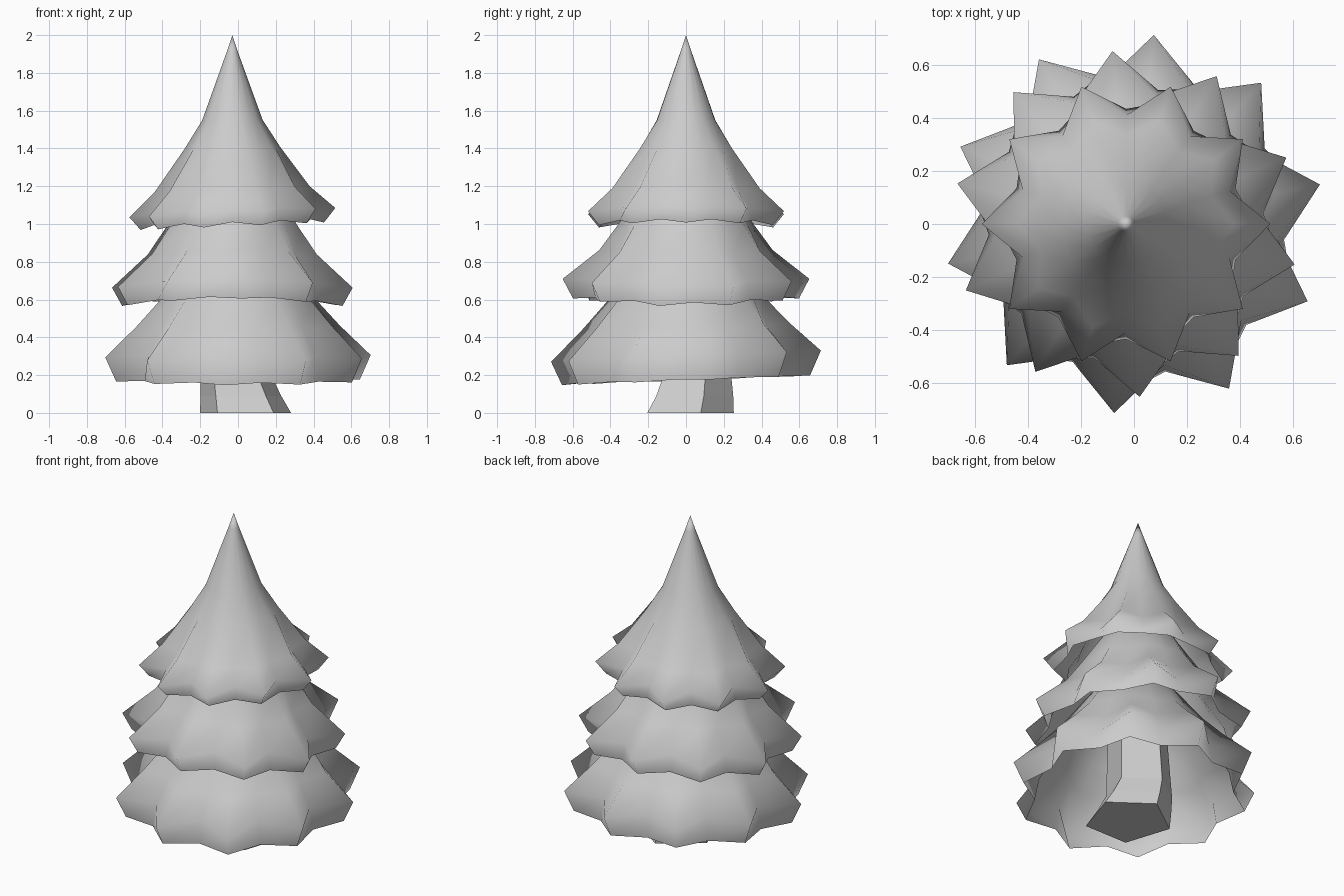
import bpy, math

if "Cube" in bpy.data.objects:
    bpy.data.objects.remove(bpy.data.objects["Cube"])


def make_object(name, verts, faces):
    mesh = bpy.data.meshes.new(name)
    mesh.from_pydata(verts, [], faces)
    mesh.update()
    ob = bpy.data.objects.new(name, mesh)
    bpy.context.collection.objects.link(ob)
    return ob


def bridge(n, rings):
    return [(k * n + i, k * n + (i + 1) % n, (k + 1) * n + (i + 1) % n, (k + 1) * n + i)
            for k in range(rings - 1) for i in range(n)]


def branch_tier(name, cx, phase, rings, apex_z, wobble):
    """Ten-pointed skirt; rings are (tip radius, valley radius, tip z, valley z), bottom up."""
    n, verts = 20, []
    widest = max(r[0] for r in rings)
    for rt, rv, zt, zv in rings:
        for i in range(n):
            a = math.radians(phase + 18 * i)
            r, z = (rv, zv) if i % 2 else (rt, zt)
            verts.append((cx + r * math.cos(a), r * math.sin(a),
                          z + wobble(a) * (r / widest) ** 2))
    faces = bridge(n, len(rings))
    last = (len(rings) - 1) * n
    verts.append((cx, 0, apex_z))
    faces += [(last + i, last + (i + 1) % n, len(verts) - 1) for i in range(n)]
    ob = make_object(name, verts, faces)
    bpy.context.view_layer.objects.active = ob
    ob.select_set(True)
    bpy.ops.object.shade_smooth_by_angle(angle=math.radians(89))
    ob.select_set(False)


# Three overlapping skirts of branches
branch_tier("lower_branches", 0.0, 12, [
    (0.66, 0.57, 0.172, 0.178), (0.718, 0.545, 0.30, 0.31),
    (0.55, 0.465, 0.46, 0.45), (0.42, 0.39, 0.60, 0.60), (0.27, 0.27, 0.80, 0.80)],
    0.95, lambda a: 0.03 * math.sin(a))
branch_tier("middle_branches", -0.03, 22.5, [
    (0.60, 0.52, 0.585, 0.60), (0.655, 0.495, 0.685, 0.70),
    (0.46, 0.39, 0.85, 0.84), (0.36, 0.335, 0.99, 0.99), (0.22, 0.22, 1.20, 1.20)],
    1.35, lambda a: -0.025 * math.cos(2 * a))
branch_tier("top_branches", -0.03, 0, [
    (0.485, 0.435, 0.988, 1.01), (0.545, 0.41, 1.06, 1.08),
    (0.41, 0.34, 1.185, 1.175), (0.255, 0.24, 1.40, 1.40), (0.16, 0.155, 1.55, 1.55),
    (0.03, 0.03, 1.91, 1.91)],
    2.0, lambda a: 0.025 * math.cos(a))

# Flared five-sided trunk: (centre x, centre y, radius, z)
sections = [(0.04, 0.0, 0.253, 0), (0.015, 0.025, 0.225, 0.09),
            (-0.01, 0.04, 0.20, 0.19), (-0.01, 0.02, 0.17, 0.75)]
verts = [(x + r * math.cos(math.radians(90 + 72 * i)),
          y + r * math.sin(math.radians(90 + 72 * i)), z)
         for x, y, r, z in sections for i in range(5)]
make_object("trunk", verts, bridge(5, 4) + [(4, 3, 2, 1, 0), (15, 16, 17, 18, 19)])
